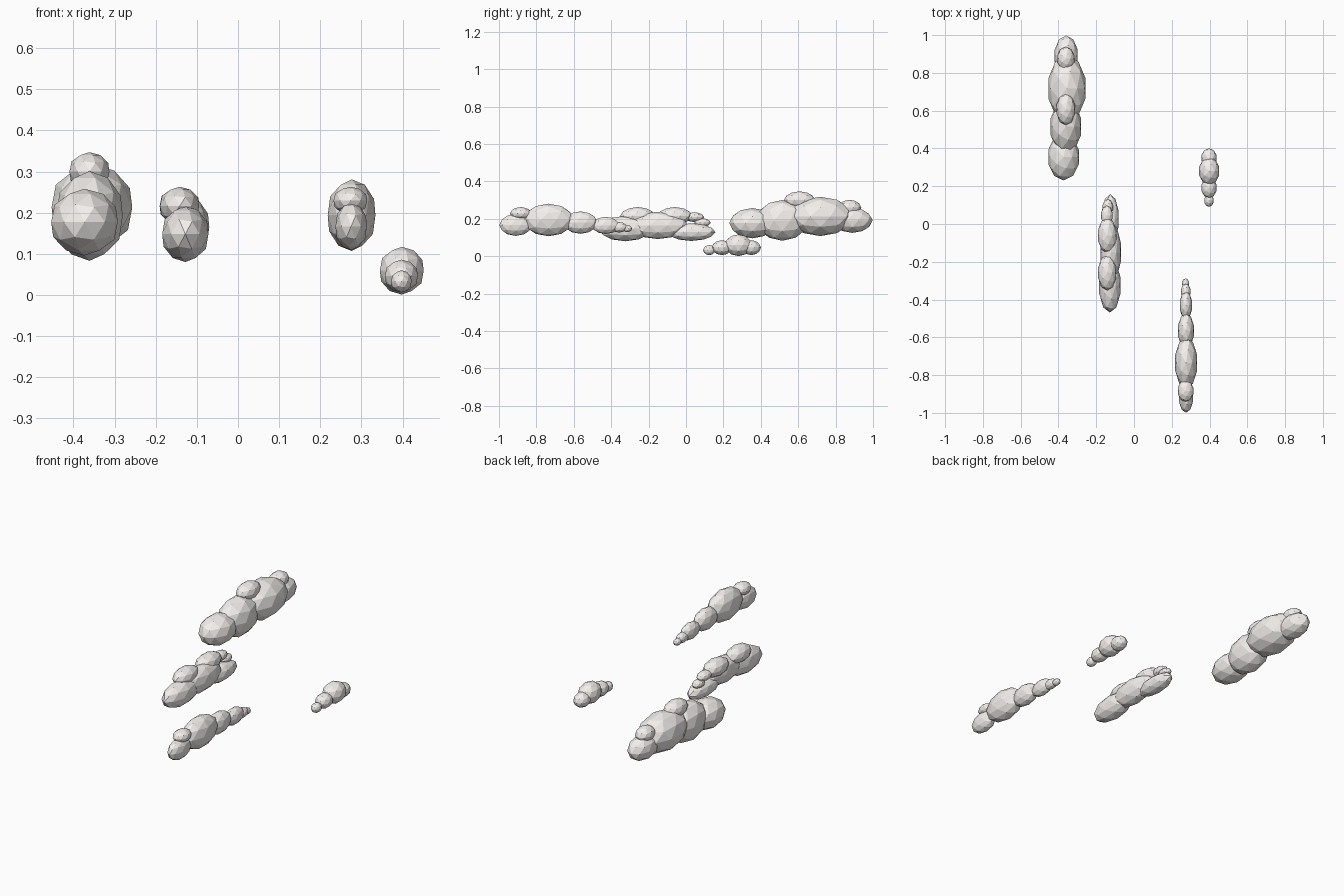
import bpy, bmesh
from mathutils import Matrix

# Each puff: (centre x, y, z), (radius x, y, z)
CLOUDS = {
    "large_cloud": [
        ((-.373, .355, .177), (.085, .124, .081)),
        ((-.361, .515, .192), (.085, .142, .109)),
        ((-.355, .718, .213), (.103, .177, .105)),
        ((-.359, .890, .192), (.064, .108, .067)),
        ((-.361, .607, .300), (.051, .084, .047)),
        ((-.361, .875, .260), (.047, .063, .042)),
    ],
    "middle_cloud": [
        ((-.128, -.325, .148), (.059, .144, .068)),
        ((-.123, -.150, .165), (.056, .162, .073)),
        ((-.126, .028, .129), (.047, .130, .047)),
        ((-.142, -.258, .216), (.050, .094, .047)),
        ((-.142, -.060, .216), (.051, .094, .047)),
        ((-.144, .045, .209), (.032, .052, .026)),
        ((-.139, .088, .180), (.028, .044, .023)),
    ],
    "long_cloud": [
        ((.275, -.910, .167), (.040, .089, .058)),
        ((.273, -.883, .229), (.043, .058, .034)),
        ((.276, -.735, .194), (.061, .137, .087)),
        ((.275, -.565, .180), (.044, .093, .060)),
        ((.275, -.430, .165), (.034, .075, .046)),
        ((.274, -.358, .155), (.026, .044, .028)),
        ((.273, -.314, .148), (.019, .026, .019)),
    ],
    "small_cloud": [
        ((.397, .124, .033), (.026, .033, .027)),
        ((.397, .192, .046), (.042, .055, .040)),
        ((.398, .280, .059), (.056, .074, .058)),
        ((.397, .349, .046), (.042, .052, .040)),
    ],
}

cloud_white = bpy.data.materials.new("cloud_white")
cloud_white.diffuse_color = (.9, .87, .84, 1)


def make_cloud(name, puffs):
    bm = bmesh.new()
    for loc, radii in puffs:
        mat = Matrix.Translation(loc) @ Matrix.Diagonal((*radii, 1))
        bmesh.ops.create_icosphere(bm, subdivisions=2, radius=1, matrix=mat)
    mesh = bpy.data.meshes.new(name)
    bm.to_mesh(mesh)
    bm.free()
    mesh.materials.append(cloud_white)
    bpy.context.collection.objects.link(bpy.data.objects.new(name, mesh))


for name, puffs in CLOUDS.items():
    make_cloud(name, puffs)
